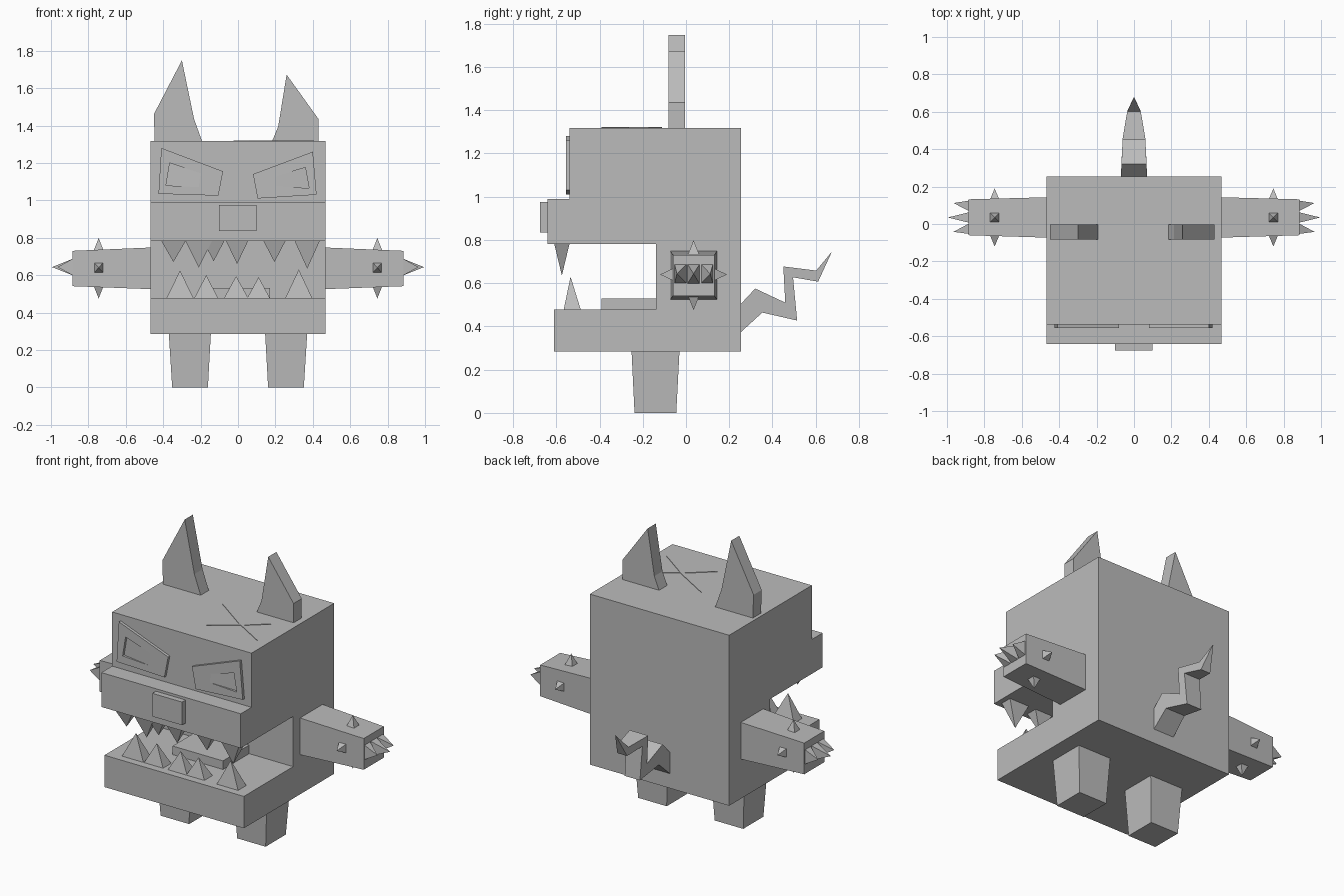
import bpy
import bmesh
from mathutils import Vector

cube = bpy.data.objects.get("Cube")
if cube:
    bpy.data.objects.remove(cube, do_unlink=True)

grey = bpy.data.materials.new("plain_grey")
grey.use_nodes = True
grey.diffuse_color = (0.5, 0.5, 0.5, 1)
grey.node_tree.nodes["Principled BSDF"].inputs["Base Color"].default_value = (0.5, 0.5, 0.5, 1)


def make(name, verts, faces):
    """Flat shaded object with outward normals."""
    bm = bmesh.new()
    vs = [bm.verts.new(v) for v in verts]
    for f in faces:
        bm.faces.new([vs[i] for i in f])
    bmesh.ops.remove_doubles(bm, verts=bm.verts[:], dist=0.0001)
    bmesh.ops.recalc_face_normals(bm, faces=bm.faces[:])
    mesh = bpy.data.meshes.new(name)
    bm.to_mesh(mesh)
    bm.free()
    mesh.materials.append(grey)
    ob = bpy.data.objects.new(name, mesh)
    bpy.context.scene.collection.objects.link(ob)
    return ob


def loft(name, a, b):
    """Solid between two matching loops."""
    n = len(a)
    sides = [(i, (i + 1) % n, n + (i + 1) % n, n + i) for i in range(n)]
    return make(name, a + b, [tuple(range(n)), tuple(range(n, 2 * n))] + sides)


def side_prism(name, yz, half):
    """Side profile extruded along x; half gives the half width at each y."""
    return loft(name, [(-half(y), y, z) for y, z in yz], [(half(y), y, z) for y, z in yz])


def front_prism(name, xz, y0, y1):
    return loft(name, [(x, y0, z) for x, z in xz], [(x, y1, z) for x, z in xz])


def rect(a0, a1, b0, b1):
    return [(a0, b0), (a1, b0), (a1, b1), (a0, b1)]


def spike(name, centre, u, v, tip):
    """Four sided pyramid; u and v are half extents of its base."""
    c, u, v = Vector(centre), Vector(u), Vector(v)
    base = [c - u - v, c + u - v, c + u + v, c - u + v]
    return make(name, base + [Vector(tip)],
                [(0, 1, 2, 3), (0, 1, 4), (1, 2, 4), (2, 3, 4), (3, 0, 4)])


# Body with snout, open mouth and lower jaw
side_prism("body", [(0.254, 0.285), (0.254, 1.318), (-0.538, 1.318), (-0.538, 0.99),
                    (-0.641, 0.99), (-0.641, 0.782), (-0.139, 0.782), (-0.139, 0.478),
                    (-0.611, 0.478), (-0.611, 0.285)], lambda y: 0.467)
front_prism("nose", rect(-0.102, 0.098, 0.835, 0.975), -0.675, -0.64)
front_prism("tongue", rect(-0.165, 0.172, 0.47, 0.53), -0.39, -0.135)

# Ears
front_prism("right_ear", [(-0.445, 1.31), (-0.45, 1.46), (-0.3, 1.748),
                          (-0.235, 1.435), (-0.19, 1.31)], -0.082, -0.004)
front_prism("left_ear", [(0.18, 1.31), (0.215, 1.395), (0.26, 1.672),
                         (0.43, 1.435), (0.43, 1.31)], -0.082, -0.004)


# Eyes: raised plates with a wedge shaped recess, deepest on the outer side
def eye(name, outer, inner):
    back, front = -0.537, -0.555
    loops = [[(x, back, z) for x, z in outer], [(x, front, z) for x, z in outer],
             [(x, front, z) for x, z in inner],
             [(x, y, z) for (x, z), y in zip(inner, (-0.54, front, front, -0.54))]]
    faces = [(0, 1, 2, 3), (12, 13, 14, 15)]
    for k in (0, 4):
        faces += [(k + i, k + (i + 1) % 4, k + 4 + (i + 1) % 4, k + 4 + i) for i in range(4)]
    # Recess walls; the nose side has none
    faces += [(8, 9, 13, 12), (10, 11, 15, 14), (11, 8, 12, 15)]
    verts = sum(loops, [])
    bm_faces = []
    for f in faces:
        seen = []
        for i in f:
            j = i - 4 if i in (13, 14) else i
            if j not in seen:
                seen.append(j)
        bm_faces.append(seen)
    used = sorted({i for f in bm_faces for i in f})
    make(name, [verts[i] for i in used], [[used.index(i) for i in f] for f in bm_faces])


eye("right_eye", [(-0.41, 1.28), (-0.08, 1.155), (-0.105, 1.025), (-0.425, 1.035)],
    [(-0.365, 1.2), (-0.2, 1.145), (-0.21, 1.07), (-0.385, 1.08)])
eye("left_eye", [(0.4, 1.26), (0.08, 1.14), (0.105, 1.01), (0.42, 1.03)],
    [(0.36, 1.175), (0.205, 1.13), (0.2, 1.075), (0.38, 1.065)])

# Teeth: centre x, half width, tip height
for i, (x, w, z) in enumerate([(-0.345, 0.066, 0.67), (-0.21, 0.072, 0.64), (-0.13, 0.058, 0.675),
                               (-0.005, 0.06, 0.66), (0.195, 0.06, 0.67), (0.37, 0.068, 0.635)]):
    spike(f"upper_tooth_{i + 1}", (x, -0.574, 0.785), (w, 0, 0), (0, 0.036, 0), (x, -0.574, z))
for i, (x, w, z) in enumerate([(-0.31, 0.073, 0.625), (-0.17, 0.065, 0.6), (-0.01, 0.066, 0.595),
                               (0.11, 0.062, 0.59), (0.325, 0.073, 0.63)]):
    spike(f"lower_tooth_{i + 1}", (x, -0.526, 0.475), (w, 0, 0), (0, 0.04, 0), (x, -0.534, z))

# Arms, spikes and legs on both sides
for s, side in ((1, "left"), (-1, "right")):
    loft(f"{side}_arm",
         [(s * 0.46, y, z) for y, z in rect(-0.073, 0.143, 0.525, 0.748)],
         [(s * 0.885, y, z) for y, z in rect(-0.06, 0.132, 0.541, 0.73)])
    for i, (y, ty, tx) in enumerate([(-0.025, -0.042, 0.965), (0.035, 0.035, 0.995),
                                     (0.097, 0.112, 0.965)]):
        spike(f"{side}_claw_{i + 1}", (s * 0.882, y, 0.643), (0, 0.028, 0), (0, 0, 0.045),
              (s * tx, ty, 0.643))
    x = s * 0.745
    for d, part in ((1, "top"), (-1, "bottom")):
        spike(f"{side}_{part}_spike", (x, 0.035, 0.637 + d * 0.093), (0.027, 0, 0), (0, 0.027, 0),
              (x, 0.035, 0.637 + d * 0.162))
    for d, part in ((1, "back"), (-1, "front")):
        spike(f"{side}_{part}_spike", (x, 0.035 + d * 0.095, 0.64), (0.025, 0, 0), (0, 0, 0.028),
              (x, 0.035 + d * 0.155, 0.64))
    loft(f"{side}_leg",
         [(s * a, b, 0.29) for a, b in rect(0.145, 0.37, -0.252, -0.03)],
         [(s * a, b, 0) for a, b in rect(0.161, 0.352, -0.238, -0.045)])


# Zigzag tail narrowing to a point
def tail_width(y):
    if y < 0.45:
        return 0.07 - 0.04 * (y - 0.25)
    if y < 0.605:
        return 0.062 - 0.17 * (y - 0.45)
    return max(0.0, 0.0357 * (0.676 - y) / 0.071)


side_prism("tail", [(0.25, 0.5), (0.32, 0.575), (0.459, 0.51), (0.45, 0.677), (0.602, 0.658),
                    (0.675, 0.746), (0.611, 0.607), (0.495, 0.627), (0.514, 0.427),
                    (0.353, 0.464), (0.25, 0.37)], lambda y: tail_width(y) if y < 0.67 else 0.002)

# Crossed scar on the head: slim diamond plates
for name, a, b in (("scar_long", (-0.024, -0.112), (0.405, -0.39)),
                   ("scar_short", (0.058, -0.385), (0.339, -0.17))):
    a, b = Vector(a), Vector(b)
    m, n = (a + b) / 2, (b - a).orthogonal().normalized() * 0.011
    pts = [a, m + n, b, m - n]
    loft(name, [(p.x, p.y, 1.315) for p in pts], [(p.x, p.y, 1.321) for p in pts])
